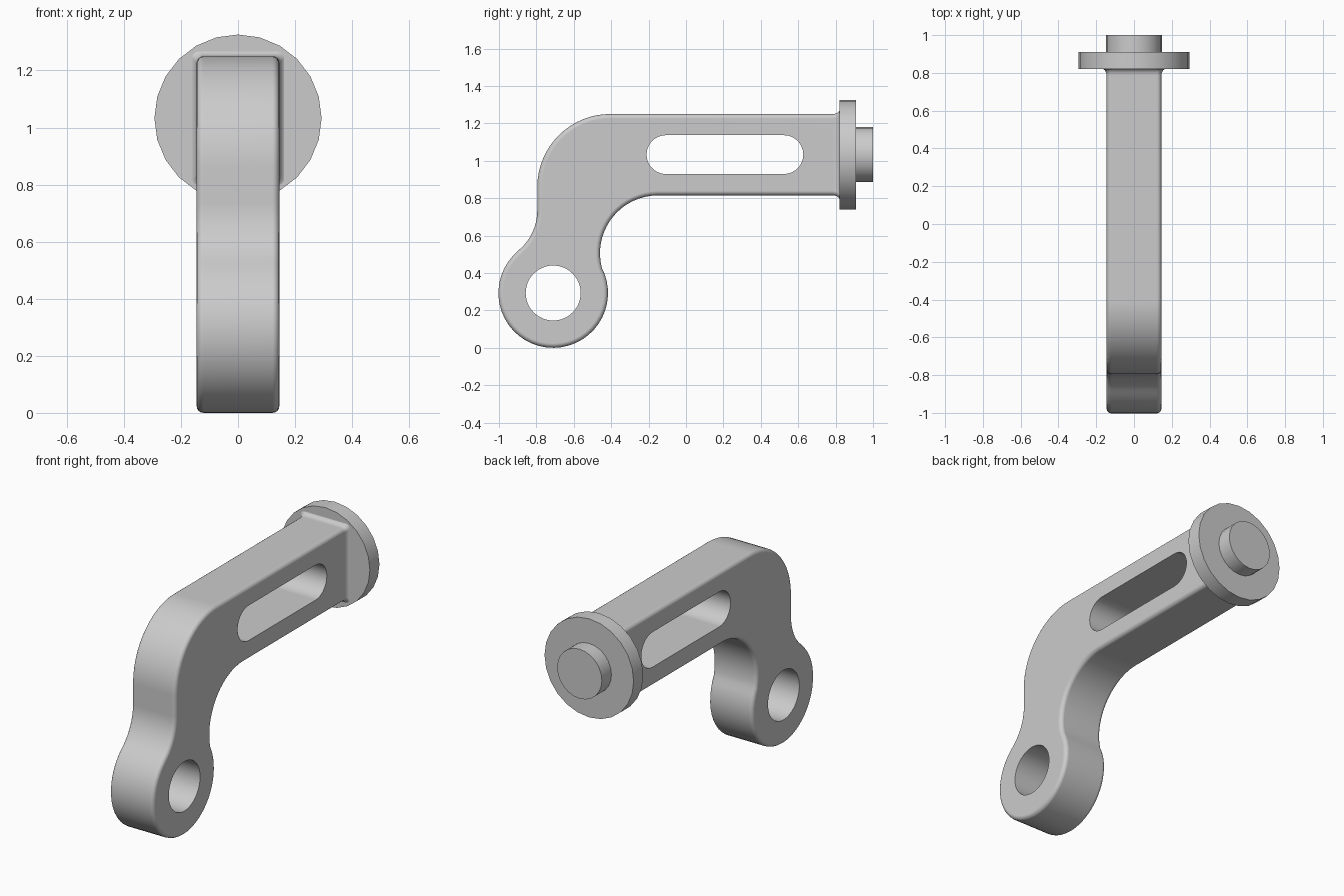
import bpy, bmesh
from math import radians, sin, cos, pi, atan2
from mathutils import Matrix

cube = bpy.data.objects.get("Cube")
if cube:
    bpy.data.objects.remove(cube, do_unlink=True)

grey = bpy.data.materials.new("plain grey")
grey.use_nodes = True
COLOUR = (0.6, 0.6, 0.6, 1)
grey.diffuse_color = COLOUR
grey.node_tree.nodes["Principled BSDF"].inputs["Base Color"].default_value = COLOUR

HALF = 0.145            # half width of the arm
EYE = (-0.71, 0.293)    # centre of the pivot eye
EYE_R = 0.293
BAR_Z = 1.033           # axis of the upper bar
END_Y = 0.785           # where the flare into the flange starts


def arc(centre, radius, start, end, steps):
    """Points (y, z) along an arc, angles in degrees."""
    angles = [radians(start + (end - start) * i / steps) for i in range(steps + 1)]
    return [(centre[0] + radius * cos(a), centre[1] + radius * sin(a)) for a in angles]


def prism(points, half):
    """Extrude a (y, z) outline along x."""
    bm = bmesh.new()
    face = bm.faces.new([bm.verts.new((-half, y, z)) for y, z in points])
    new = bmesh.ops.extrude_face_region(bm, geom=[face])["geom"]
    bmesh.ops.translate(bm, vec=(2 * half, 0, 0),
                        verts=[v for v in new if isinstance(v, bmesh.types.BMVert)])
    bmesh.ops.recalc_face_normals(bm, faces=bm.faces)
    return bm


def to_object(name, bm):
    mesh = bpy.data.meshes.new(name)
    bm.to_mesh(mesh)
    bm.free()
    mesh.materials.append(grey)
    obj = bpy.data.objects.new(name, mesh)
    bpy.context.collection.objects.link(obj)
    return obj


def activate(obj):
    bpy.ops.object.select_all(action="DESELECT")
    obj.select_set(True)
    bpy.context.view_layer.objects.active = obj


def cut(target, name, outline):
    """Cut an outline right through the target."""
    cutter = to_object(name, prism(outline, 2 * HALF))
    cutter.hide_render = True
    mod = target.modifiers.new(name, "BOOLEAN")
    mod.object, mod.operation, mod.solver = cutter, "DIFFERENCE", "EXACT"
    activate(target)
    bpy.ops.object.modifier_apply(modifier=name)
    bpy.data.objects.remove(cutter, do_unlink=True)


def disc(name, radius, y0, y1):
    """Round part on the bar axis."""
    bm = bmesh.new()
    place = Matrix.Translation((0, (y0 + y1) / 2, BAR_Z)) @ Matrix.Rotation(pi / 2, 4, "X")
    bmesh.ops.create_cone(bm, cap_ends=True, segments=24, radius1=radius,
                          radius2=radius, depth=y1 - y0, matrix=place)
    obj = to_object(name, bm)
    activate(obj)
    bpy.ops.object.shade_smooth_by_angle(angle=radians(35))


# Arm outline: bar top, outer bend, neck, eye, inner bend
outer_r, neck_r, inner_r = 0.39, 0.278, 0.31
neck = (-0.795 - neck_r, 0.735)
inner = (-0.15, 0.505)
neck_angle = atan2(neck[1] - EYE[1], neck[0] - EYE[0]) * 180 / pi
inner_angle = atan2(inner[1] - EYE[1], inner[0] - EYE[0]) * 180 / pi
outline = [(END_Y, 1.25)]
outline += arc((-0.795 + outer_r, 1.25 - outer_r), outer_r, 90, 180, 16)
outline += arc(neck, neck_r, 0, neck_angle - 180, 10)
outline += arc(EYE, EYE_R, neck_angle, inner_angle + 360, 32)[1:]
outline += arc(inner, inner_r, inner_angle + 180, 90, 18)[1:]
outline += [(END_Y, 0.815)]

# Round the long edges of the arm, leaving the flange end square
bm = prism(outline, HALF)
rims = [e for e in bm.edges
        if abs(e.verts[0].co.x - e.verts[1].co.x) < 1e-4
        and min(v.co.y for v in e.verts) < END_Y - 1e-3]
bmesh.ops.bevel(bm, geom=rims, offset=0.024, segments=4, profile=0.5, affect="EDGES")

# Flare the end of the bar into the flange with a small fillet
end = max(bm.faces, key=lambda f: f.normal.y * 10 + f.calc_center_median().y)
FILLET, STEPS = 0.035, 4
last = 0
for i in range(1, STEPS + 1):
    a = pi / 2 * i / STEPS
    spread = FILLET * 0.8 * (1 - cos(a))
    new = bmesh.ops.extrude_discrete_faces(bm, faces=[end])["faces"]
    end = new[0]
    for v in end.verts:
        v.co.y = END_Y + FILLET * sin(a) + 0.003
        v.co.x += (spread - last) * (1 if v.co.x > 0 else -1)
        v.co.z += (spread - last) * (1 if v.co.z > BAR_Z else -1)
    last = spread
arm = to_object("arm", bm)

# Pivot hole and long slot
cut(arm, "pivot_hole", arc(EYE, 0.147, 0, 352.5, 47))
slot_r = 0.104
cut(arm, "slot", arc((0.523, BAR_Z), slot_r, -90, 90, 14)
    + arc((-0.107, BAR_Z), slot_r, 90, 270, 14))
activate(arm)
bpy.ops.object.shade_smooth_by_angle(angle=radians(35))
soften = arm.modifiers.new("even_shading", "WEIGHTED_NORMAL")
soften.keep_sharp = True

# Flange and end pin
disc("flange", 0.293, 0.82, 0.91)
disc("end_pin", 0.147, 0.905, 1.0)
